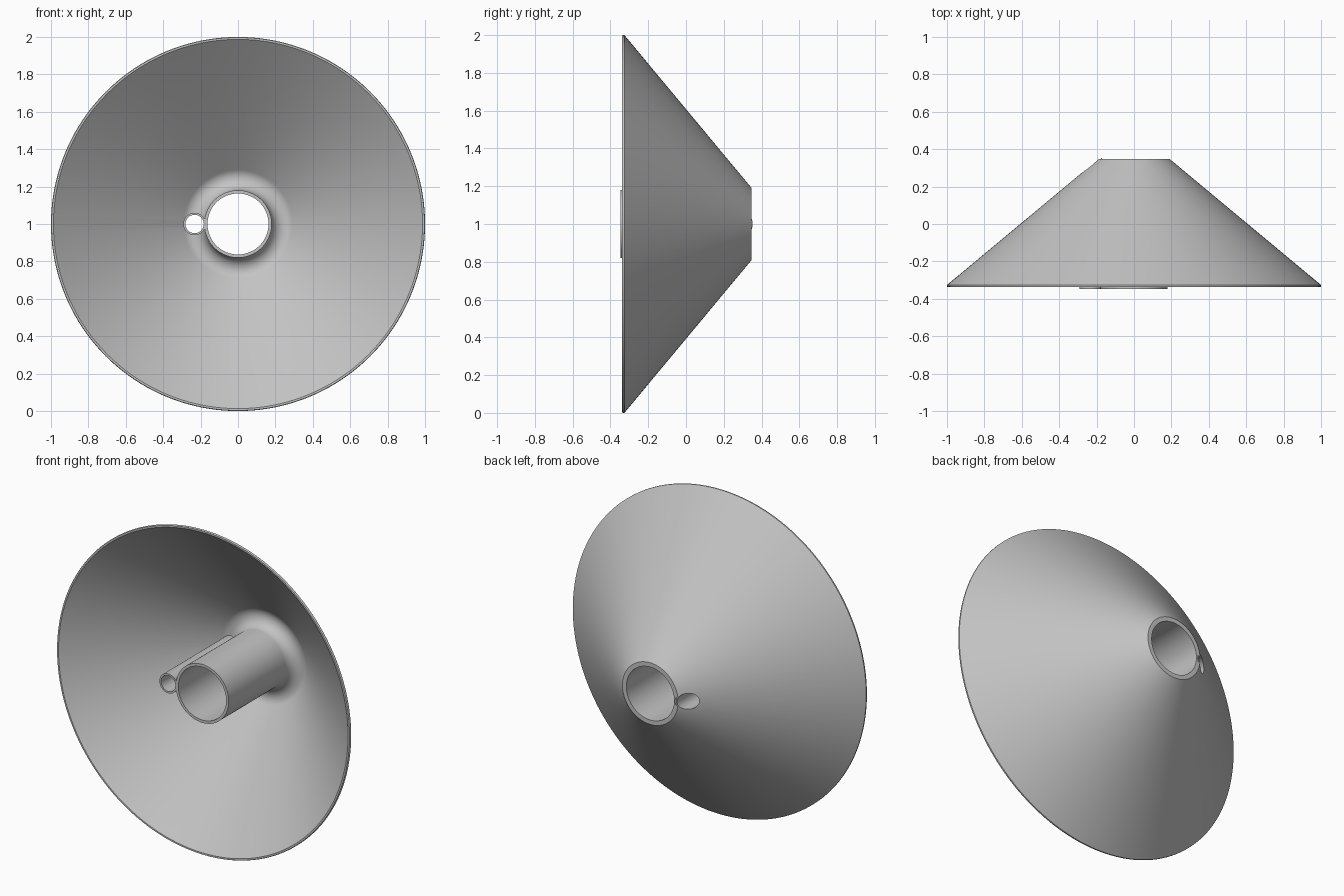
import bpy, bmesh
from math import cos, sin, pi, radians, hypot

cube = bpy.data.objects.get("Cube")
if cube:
    bpy.data.objects.remove(cube, do_unlink=True)

FRONT, BACK = -0.348, 0.348      # ends along y
AXIS_Z = 1.0                     # height of the shared axis
TUBE_R, BORE_R = 0.18, 0.163     # central tube
PORT_X, PORT_R, PORT_BORE = -0.232, 0.06, 0.049  # slim side tube
SLOPE = 0.832                    # cone depth per unit of radius
SEGMENTS = 160

grey = bpy.data.materials.new("light grey")
grey.use_nodes = True
colour = (0.55, 0.55, 0.55, 1)
grey.diffuse_color = colour
grey.node_tree.nodes["Principled BSDF"].inputs["Base Color"].default_value = colour


def finish(name, bm):
    bmesh.ops.recalc_face_normals(bm, faces=bm.faces)
    mesh = bpy.data.meshes.new(name)
    bm.to_mesh(mesh)
    bm.free()
    mesh.materials.append(grey)
    obj = bpy.data.objects.new(name, mesh)
    bpy.context.collection.objects.link(obj)
    return obj


def lathe(name, profile):
    """Turn a closed (radius, y) outline about the horizontal axis."""
    bm = bmesh.new()
    rings = []
    for i in range(SEGMENTS):
        a = 2 * pi * i / SEGMENTS
        rings.append([bm.verts.new((r * cos(a), y, AXIS_Z + r * sin(a)))
                      for r, y in profile])
    n = len(profile)
    for i, ring in enumerate(rings):
        after = rings[(i + 1) % SEGMENTS]
        for j in range(n):
            k = (j + 1) % n
            bm.faces.new((ring[j], ring[k], after[k], after[j]))
    return finish(name, bm)


def rod(name, radius, y0, back_end):
    """Cylinder along y whose far end follows back_end(x)."""
    bm = bmesh.new()
    ends = [[], []]
    count = 48
    for i in range(count):
        a = 2 * pi * i / count
        x, z = PORT_X + radius * cos(a), AXIS_Z + radius * sin(a)
        ends[0].append(bm.verts.new((x, y0, z)))
        ends[1].append(bm.verts.new((x, back_end(x), z)))
    for i in range(count):
        k = (i + 1) % count
        bm.faces.new((ends[0][i], ends[0][k], ends[1][k], ends[1][i]))
    bm.faces.new(ends[0])
    bm.faces.new(ends[1])
    return finish(name, bm)


def combine(obj, other, operation):
    mod = obj.modifiers.new(operation.title(), 'BOOLEAN')
    mod.object, mod.operation, mod.solver = other, operation, 'EXACT'
    bpy.context.view_layer.objects.active = obj
    bpy.ops.object.modifier_apply(modifier=mod.name)
    bpy.data.objects.remove(other, do_unlink=True)


# Thin cone, rounded fillet and central tube as one outline
fillet_r, fillet_y = 0.067, 0.1975
fillet = [(TUBE_R + fillet_r + fillet_r * cos(radians(a)),
           fillet_y + fillet_r * sin(radians(a)))
          for a in range(50, 181, 10)]
cone = lathe("flared_cone", [
    (0.19, BACK), (1.0, -0.326), (1.0, -0.333), (0.997, -0.338), (0.987, -0.338),
    *fillet, (TUBE_R, FRONT), (BORE_R, FRONT), (BORE_R, BACK)])

# Slim side tube, ending inside the cone wall, then bored right through
side_tube = rod("side_tube", PORT_R, FRONT,
                lambda x: BACK - (abs(x) - 0.19) * SLOPE - 0.01)
combine(cone, side_tube, 'UNION')
bore = rod("side_bore", PORT_BORE, FRONT - 0.1, lambda x: BACK + 0.1)
bore.hide_render = True
combine(cone, bore, 'DIFFERENCE')

# Smooth curved walls, crisp edges
bpy.ops.object.select_all(action='DESELECT')
cone.select_set(True)
bpy.context.view_layer.objects.active = cone
bpy.ops.object.shade_smooth_by_angle(angle=radians(30))
